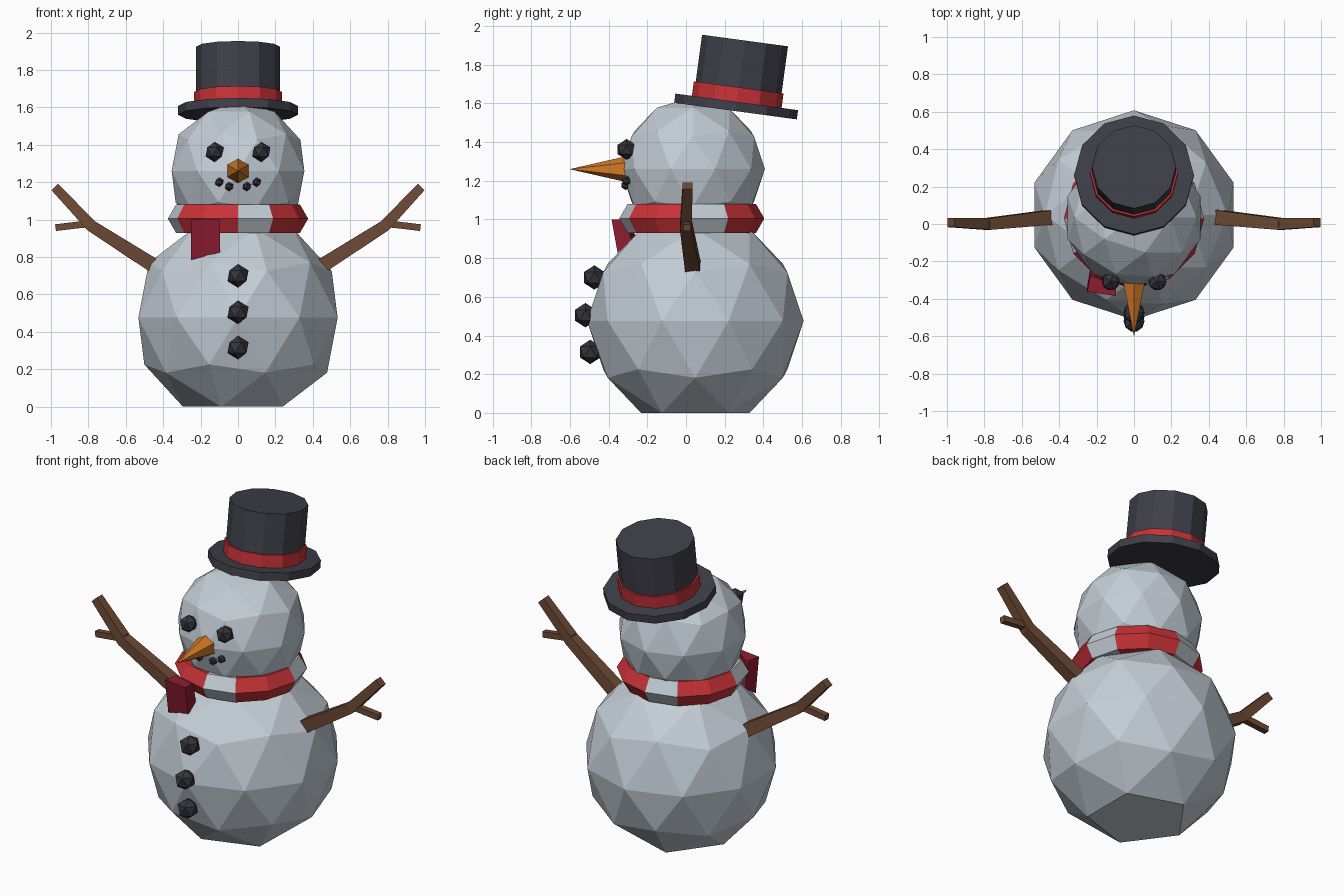
import bpy, bmesh
from math import radians, pi, atan2, floor
from mathutils import Vector, Matrix

cube = bpy.data.objects.get("Cube")
if cube:
    bpy.data.objects.remove(cube, do_unlink=True)


def material(name, *rgb):
    m = bpy.data.materials.new(name)
    m.use_nodes = True
    m.diffuse_color = (*rgb, 1)
    m.node_tree.nodes["Principled BSDF"].inputs["Base Color"].default_value = (*rgb, 1)
    return m


SNOW = material("snow_grey", 0.55, 0.61, 0.67)
RED = material("scarf_red", 0.58, 0.032, 0.038)
DARK_RED = material("dark_red", 0.27, 0.012, 0.032)
HAT = material("hat_charcoal", 0.05, 0.05, 0.068)
COAL = material("coal", 0.034, 0.034, 0.045)
ORANGE = material("carrot_orange", 0.64, 0.19, 0.018)
BARK = material("bark_brown", 0.156, 0.07, 0.036)


def finish(bm, name, *mats):
    bmesh.ops.recalc_face_normals(bm, faces=bm.faces)
    mesh = bpy.data.meshes.new(name)
    bm.to_mesh(mesh)
    bm.free()
    for m in mats:
        mesh.materials.append(m)
    obj = bpy.data.objects.new(name, mesh)
    bpy.context.collection.objects.link(obj)
    return obj


def ball(name, centre, radius, mat, detail=1, flat_base=False):
    bm = bmesh.new()
    bmesh.ops.create_icosphere(bm, subdivisions=detail, radius=radius)
    if flat_base:
        lowest = min(bm.verts, key=lambda v: v.co.z)
        bmesh.ops.dissolve_verts(bm, verts=[lowest])
    obj = finish(bm, name, mat)
    obj.location = centre
    return obj


def cone(name, r1, r2, depth, sides, mat, matrix):
    bm = bmesh.new()
    bmesh.ops.create_cone(bm, cap_ends=True, segments=sides, radius1=r1,
                          radius2=r2, depth=depth)
    obj = finish(bm, name, mat)
    obj.matrix_world = matrix
    return obj


def stick(name, path, widths, mat):
    """Square tapering branch along a bent path."""
    pts = [Vector(p) for p in path]
    bm = bmesh.new()
    rings = []
    for i, p in enumerate(pts):
        d = (pts[min(i + 1, len(pts) - 1)] - pts[max(i - 1, 0)]).normalized()
        side = Vector((0, 1, 0))
        side = (side - d * side.dot(d)).normalized()
        up = d.cross(side)
        h = widths[i] / 2
        rings.append([bm.verts.new(p + side * a * h + up * b * h)
                      for a, b in ((-1, -1), (1, -1), (1, 1), (-1, 1))])
    for r, s in zip(rings, rings[1:]):
        for k in range(4):
            n = (k + 1) % 4
            bm.faces.new((r[k], r[n], s[n], s[k]))
    bm.faces.new(rings[0])
    bm.faces.new(rings[-1])
    return finish(bm, name, mat)


# Snowballs
ball("body", (0, 0.048, 0.476), 0.56, SNOW, 2, True)
ball("head", (0, 0.035, 1.26), 0.373, SNOW, 2)

# Coal buttons, eyes and mouth
for i, (y, z) in enumerate(((-0.474, 0.70), (-0.52, 0.505), (-0.495, 0.315))):
    ball(f"button_{i + 1}", (0, y, z), 0.063, COAL)
for side, s in (("left", 1), ("right", -1)):
    ball(f"{side}_eye", (s * 0.125, -0.307, 1.362), 0.054, COAL)
    ball(f"{side}_mouth_inner", (s * 0.047, -0.312, 1.177), 0.025, COAL)
    ball(f"{side}_mouth_outer", (s * 0.1, -0.306, 1.2), 0.025, COAL)

# Carrot nose
cone("nose", 0.066, 0, 0.29, 6, ORANGE,
     Matrix.Translation((0, -0.457, 1.26)) @ Matrix.Rotation(pi / 2, 4, "X"))

# Scarf ring, striped two red segments to one pale
bpy.ops.mesh.primitive_torus_add(major_segments=12, minor_segments=6, major_radius=0.288,
                                 minor_radius=0.087, location=(0, 0.03, 1.005))
scarf = bpy.context.object
scarf.name = "scarf"
scarf.data.materials.append(RED)
scarf.data.materials.append(SNOW)
for f in scarf.data.polygons:
    f.use_smooth = False
    segment = floor((atan2(f.center.y, f.center.x) + pi / 2) / (pi / 6)) % 12
    f.material_index = 1 if segment % 3 == 0 else 0

# Hanging scarf end, sheared to lean against the body
bm = bmesh.new()
top = [(-0.235, -0.28), (-0.095, -0.305), (-0.095, -0.385), (-0.25, -0.362)]
drop = (0.16, 0.16, 0.175, 0.215)
upper = [bm.verts.new((x, y, 1.0)) for x, y in top]
lower = [bm.verts.new((x, y + 0.032, 1.0 - d)) for (x, y), d in zip(top, drop)]
bm.faces.new(upper)
bm.faces.new(lower)
for k in range(4):
    n = (k + 1) % 4
    bm.faces.new((upper[k], upper[n], lower[n], lower[k]))
finish(bm, "scarf_end", DARK_RED)

# Top hat tilted backwards
tilt = Matrix.Translation((0, 0.259, 1.584)) @ Matrix.Rotation(radians(-7.7), 4, "X")
for name, radius, low, high, mat in (("hat_brim", 0.32, -0.024, 0.024, HAT),
                                     ("hat_crown", 0.224, 0, 0.344, HAT),
                                     ("hat_band", 0.234, 0.01, 0.1, RED)):
    cone(name, radius, radius, high - low, 12, mat,
         tilt @ Matrix.Translation((0, 0, (low + high) / 2)))

# Branch arms with a side twig
for side, s in (("left", 1), ("right", -1)):
    stick(f"{side}_arm", [(s * 0.455, 0.035, 0.757), (s * 0.785, 0, 0.967),
                          (s * 0.979, 0.008, 1.174)], (0.078, 0.062, 0.05), BARK)
    stick(f"{side}_twig", [(s * 0.77, 0, 0.982), (s * 0.85, 0, 0.972),
                           (s * 0.975, 0.004, 0.957)], (0.04, 0.036, 0.036), BARK)
